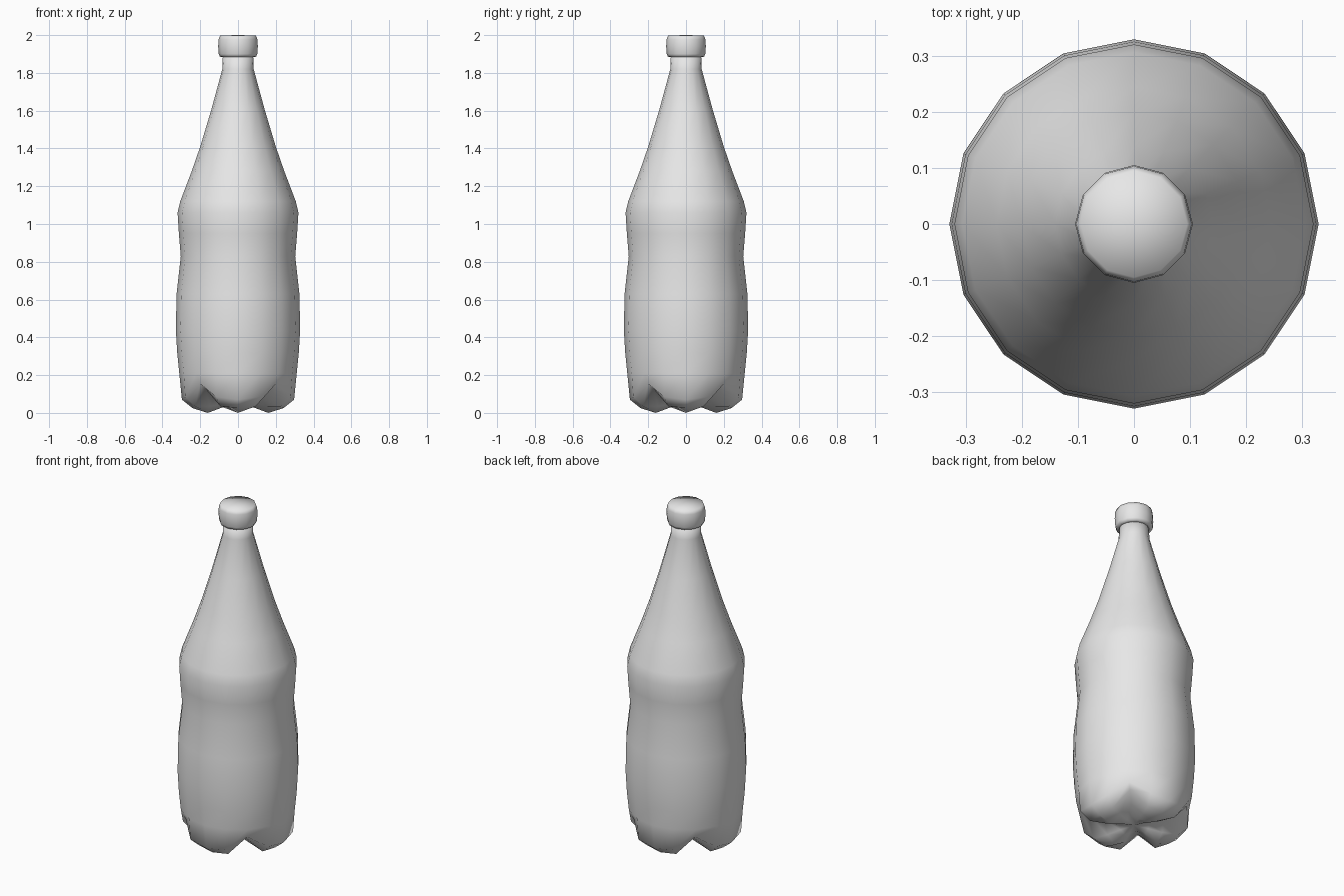
import bpy
import bmesh
from math import cos, sin, pi

cube = bpy.data.objects.get("Cube")
if cube:
    bpy.data.objects.remove(cube, do_unlink=True)

grey = bpy.data.materials.new("light grey")
grey.use_nodes = True
colour = (0.8, 0.8, 0.8, 1)
grey.diffuse_color = colour
grey.node_tree.nodes["Principled BSDF"].inputs["Base Color"].default_value = colour


def lathe(name, sides, rings, bottom_z, top_z):
    """Skin rings, each a function giving (radius, z) for a side index."""
    bm = bmesh.new()
    loops = []
    for ring in rings:
        loop = []
        for i in range(sides):
            r, z = ring(i)
            a = 2 * pi * i / sides
            loop.append(bm.verts.new((r * cos(a), r * sin(a), z)))
        loops.append(loop)
    low = bm.verts.new((0, 0, bottom_z))
    high = bm.verts.new((0, 0, top_z))
    for i in range(sides):
        j = (i + 1) % sides
        for a, b in zip(loops, loops[1:]):
            bm.faces.new((a[i], a[j], b[j], b[i]))
        bm.faces.new((low, loops[0][j], loops[0][i]))
        bm.faces.new((high, loops[-1][i], loops[-1][j]))
    bmesh.ops.recalc_face_normals(bm, faces=bm.faces)
    mesh = bpy.data.meshes.new(name)
    bm.to_mesh(mesh)
    bm.free()
    for p in mesh.polygons:
        p.use_smooth = True
    mesh.materials.append(grey)
    obj = bpy.data.objects.new(name, mesh)
    bpy.context.collection.objects.link(obj)
    return obj


def plain(r, z):
    return lambda i: (r, z)


def petal(foot, flank, valley):
    # Four feet on the axes, with valleys on the diagonals
    return lambda i: (foot, flank, valley, flank)[i % 4]


# Petal base, from the centre outwards
base = [
    petal((0.08, 0.03), (0.08, 0.045), (0.08, 0.06)),
    petal((0.16, 0.0), (0.16, 0.035), (0.16, 0.09)),
    petal((0.24, 0.025), (0.245, 0.035), (0.245, 0.13)),
    petal((0.297, 0.07), (0.302, 0.085), (0.285, 0.155)),
]
# Waisted body, shoulder and neck
wall = [(0.311, 0.21), (0.322, 0.32), (0.329, 0.44), (0.325, 0.63),
        (0.303, 0.83), (0.313, 0.95), (0.32, 1.06), (0.306, 1.12), (0.245, 1.28),
        (0.2, 1.41), (0.14, 1.61), (0.083, 1.82), (0.08, 1.9)]
lathe("bottle_body", 16, base + [plain(*p) for p in wall], 0.05, 1.9)

# Screw cap with softened rims
rim = [(0.082, 1.884), (0.096, 1.886), (0.102, 1.9), (0.105, 1.94),
       (0.103, 1.978), (0.095, 1.998)]
lathe("cap", 12, [plain(*p) for p in rim], 1.884, 2.0)
